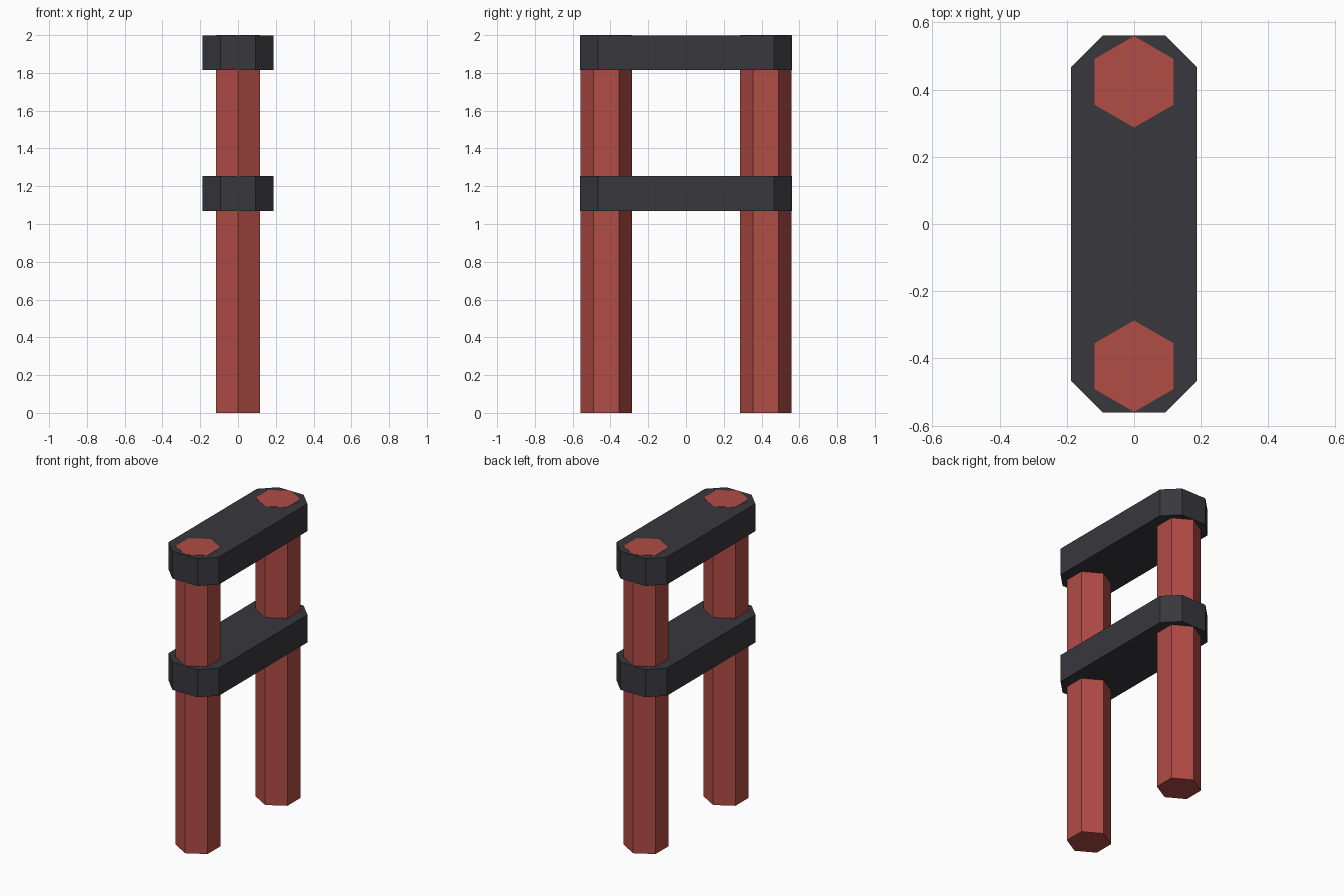
import bpy
import bmesh
import math

if "Cube" in bpy.data.objects:
    bpy.data.objects.remove(bpy.data.objects["Cube"])


def material(name, rgb):
    m = bpy.data.materials.new(name)
    m.diffuse_color = (*rgb, 1.0)
    m.use_nodes = True
    m.node_tree.nodes["Principled BSDF"].inputs["Base Color"].default_value = m.diffuse_color
    return m


RED = material("brick red", (0.44, 0.072, 0.06))
CHARCOAL = material("charcoal", (0.040, 0.039, 0.047))


def prism(name, outline, z0, z1, mat):
    """Extrude a flat outline from z0 up to z1."""
    bm = bmesh.new()
    base = bm.faces.new([bm.verts.new((x, y, z0)) for x, y in outline])
    top = bmesh.ops.extrude_face_region(bm, geom=[base])["geom"]
    verts = [v for v in top if isinstance(v, bmesh.types.BMVert)]
    bmesh.ops.translate(bm, vec=(0, 0, z1 - z0), verts=verts)
    bmesh.ops.recalc_face_normals(bm, faces=bm.faces)
    mesh = bpy.data.meshes.new(name)
    bm.to_mesh(mesh)
    bm.free()
    mesh.materials.append(mat)
    obj = bpy.data.objects.new(name, mesh)
    bpy.context.collection.objects.link(obj)
    return obj


# Hexagonal posts, corners pointing front and back
POST_Y, POST_R = 0.423, 0.136
for label, side in (("front", -1), ("back", 1)):
    hexagon = [(POST_R * math.sin(i * math.pi / 3),
                side * POST_Y + POST_R * math.cos(i * math.pi / 3))
               for i in range(6)]
    prism(label + "_post", hexagon, 0.0, 2.0, RED)

# Crossbars with chamfered corners; post ends show through the top one
W, L, C = 0.187, 0.561, 0.094
bar = [(W, -L + C), (W, L - C), (W - C, L), (C - W, L),
       (-W, L - C), (-W, C - L), (C - W, -L), (W - C, -L)]
prism("middle_crossbar", bar, 1.07, 1.255, CHARCOAL)
prism("top_crossbar", bar, 1.815, 1.998, CHARCOAL)
